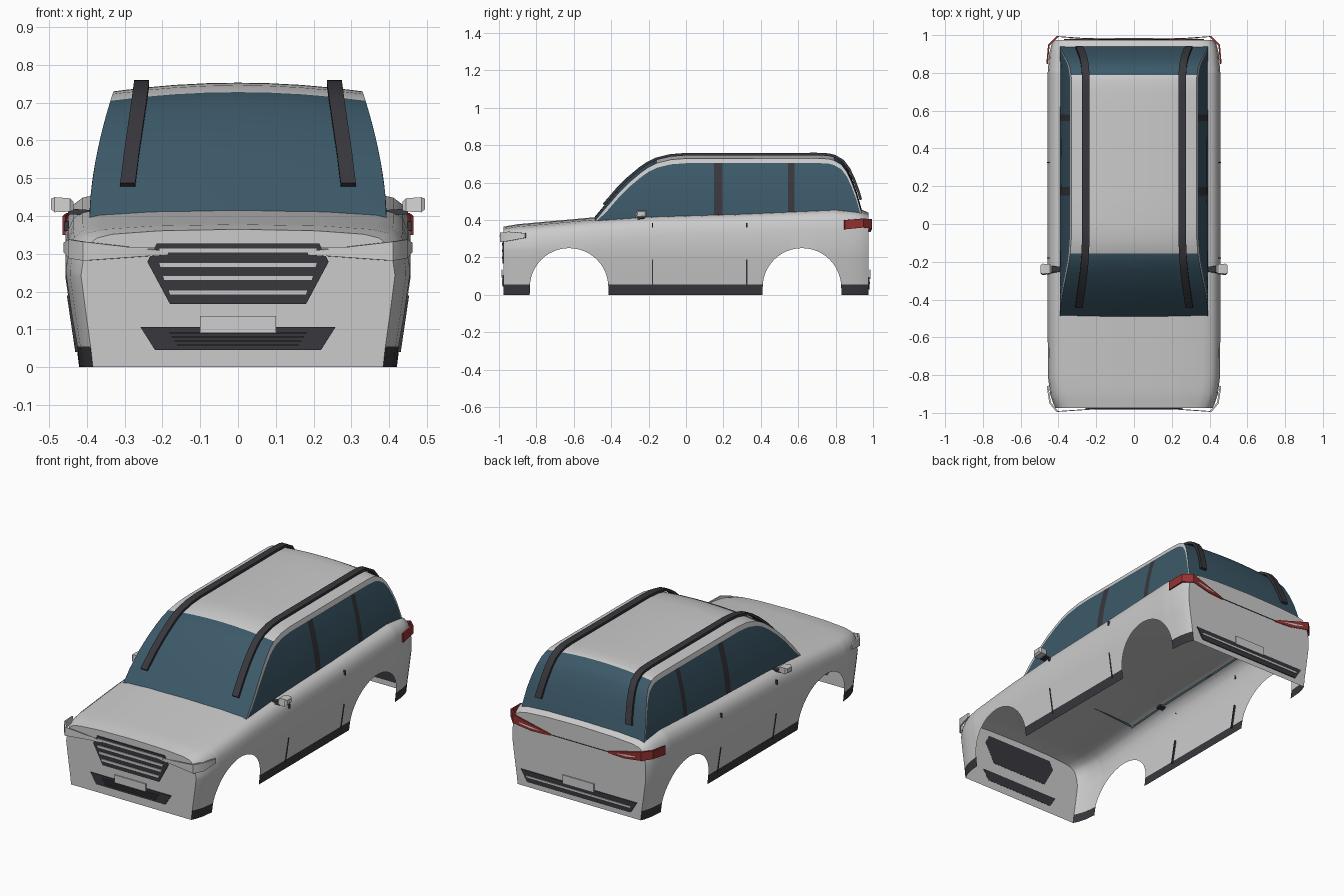
import bpy, bmesh, math
from mathutils import Vector

cube = bpy.data.objects.get("Cube")
if cube:
    bpy.data.objects.remove(cube)


def material(name, color):
    m = bpy.data.materials.new(name)
    m.use_nodes = True
    m.diffuse_color = (*color, 1)
    m.node_tree.nodes["Principled BSDF"].inputs["Base Color"].default_value = (*color, 1)
    return m


PAINT = material("silver_paint", (0.6, 0.6, 0.6))
GLASS = material("tinted_glass", (0.045, 0.1, 0.14))
TRIM = material("dark_trim", (0.04, 0.038, 0.046))
RED = material("red_lamp", (0.3, 0.03, 0.03))
LAMP = material("pale_lamp", (0.62, 0.62, 0.62))


def interp(table, t):
    """Piecewise linear lookup."""
    for (a, va), (b, vb) in zip(table, table[1:]):
        if t <= b:
            return va + (vb - va) * max(0, (t - a) / (b - a))
    return table[-1][1]


def finish(name, bm, mats):
    bmesh.ops.remove_doubles(bm, verts=bm.verts, dist=1e-5)
    bmesh.ops.dissolve_degenerate(bm, edges=bm.edges, dist=1e-5)
    bmesh.ops.recalc_face_normals(bm, faces=bm.faces)
    me = bpy.data.meshes.new(name)
    bm.to_mesh(me)
    bm.free()
    for m in mats:
        me.materials.append(m)
    me.shade_smooth()
    me.set_sharp_from_angle(angle=math.radians(32))
    ob = bpy.data.objects.new(name, me)
    bpy.context.collection.objects.link(ob)
    return ob


def loft(name, sections, mats, rule=None, caps=False, closed=False):
    """Skin a list of equal-length sections; rule(section, row) picks the material."""
    bm = bmesh.new()
    rings = [[bm.verts.new(p) for p in s] for s in sections]
    n = len(rings[0])
    for i, (a, b) in enumerate(zip(rings, rings[1:])):
        for j in range(n if closed else n - 1):
            k = (j + 1) % n
            f = bm.faces.new((a[j], a[k], b[k], b[j]))
            f.material_index = rule(i, j) if rule else 0
    if caps:
        bm.faces.new(rings[0])
        bm.faces.new(rings[-1])
    return finish(name, bm, mats)


def plate(name, pts, y, mat, depth=0.006):
    """Thin plate on the front or rear from an (x, z) half outline, mirrored in x."""
    full = pts + [(-x, z) for x, z in reversed(pts)]
    return loft(name, [[(x, y + d, z) for x, z in full] for d in (-depth / 2, depth / 2)],
                [mat], caps=True, closed=True)


# Lower body: width and deck height along the length
WIDTH = [(-.975, .415), (-.95, .428), (-.9, .444), (-.82, .454), (-.6, .457),
         (.8, .457), (.9, .449), (.95, .437), (.975, .425)]
DECK = [(-.975, .365), (-.9, .378), (-.49, .415), (-.2, .435), (.3, .45),
        (.8, .472), (.93, .46), (.975, .44)]
SIDE = [(0, .925), (.055, .94), (.15, .972), (.24, 1)]
SHOULDER = [(1, .12), (.985, .075), (.955, .042), (.9, .023), (.8, .013), (.5, .004), (0, 0)]
ARCHES, RADIUS = (-.625, .62), .21


def sill_height(y):
    for c in ARCHES:
        if abs(y - c) <= RADIUS + 1e-6:
            return .04 + math.sqrt(max(0, RADIUS ** 2 - (y - c) ** 2))
    return 0


def body_section(y):
    w, h, low = interp(WIDTH, y), interp(DECK, y), sill_height(y)
    half = []
    for z in (0, .055, .1, .15, .2, .24):
        z = max(z, low)
        half.append((w * interp(SIDE, z), y, z))
    half += [(w * f, y, max(h - d, low)) for f, d in SHOULDER]
    return half + [(-x, yy, z) for x, yy, z in reversed(half[:-1])]


stations = {-.975, -.95, -.925, -.9, -.86, -.3, -.2, -.1, 0, .1, .2, .3, .86, .9, .93, .95, .975}
for c in ARCHES:
    stations |= {c - RADIUS - .0005, c + RADIUS + .0005}
    stations |= {c + RADIUS * math.cos(math.pi * k / 24) for k in range(25)}
sections = [body_section(y) for y in sorted(stations)]
last = len(sections[0]) - 2
loft("lower_body", sections, [PAINT, TRIM], lambda i, j: int(j in (0, last)), caps=True)

# Cabin: centreline of windscreen, roof and rear window
ROOF = [(-.49, .415), (-.43, .487), (-.36, .568), (-.3, .628), (-.24, .678), (-.2, .706),
        (-.155, .728), (-.08, .746), (0, .752), (.7, .753), (.76, .75), (.79, .743),
        (.83, .72), (.86, .68), (.885, .627), (.91, .56), (.93, .49), (.94, .455)]
PILLARS = ((.15, .195), (.545, .58))


def cabin_width(z):
    return .393 - .06 * (max(0, z - .4) / .32) ** 1.7


def cabin_section(y):
    top = interp(ROOF, y)
    edge = top - .023
    base = min(interp(DECK, y) - .03, edge)
    strip = max(base, edge - .025)
    side = [base + (strip - base) * t for t in (0, .25, .5, .75, 1)] + [edge]
    half = [(cabin_width(z), y, z) for z in side]
    half += [(cabin_width(edge) * f, y, top - .023 * f * f) for f in (.75, .5, .25, 0)]
    return half + [(-x, yy, z) for x, yy, z in reversed(half[:-1])]


cabin_y = sorted({y for y, _ in ROOF} | {y for p in PILLARS for y in p})


def cabin_material(i, j):
    y = (cabin_y[i] + cabin_y[i + 1]) / 2
    row = min(j, 17 - j)
    if row < 4:
        return 2 if any(a < y < b for a, b in PILLARS) else 1
    return 0 if row == 4 or -.155 < y < .79 else 1


loft("cabin", [cabin_section(y) for y in cabin_y], [PAINT, GLASS, TRIM], cabin_material)

# Side-specific parts
for s, side in ((1, "left"), (-1, "right")):
    # Roof rail following the cabin outline
    rail = []
    for y in [-.43] + [y for y, _ in ROOF[2:-2]] + [.922]:
        z = interp(ROOF, y)
        slope = Vector((0, .01, interp(ROOF, y + .005) - interp(ROOF, y - .005))).normalized()
        out = Vector((0, -slope.z, slope.y))
        x = .255 + .037 * min(1, max(0, .75 - z) / .25)
        mid = Vector((s * x, y, z - .013)) + out * .013
        rail.append([mid + Vector((a * .02, 0, 0)) + out * b
                     for a, b in ((-1, -.007), (1, -.007), (1, .007), (-1, .007))])
    loft(side + "_roof_rail", rail, [TRIM], caps=True, closed=True)

    # Lamps wrapping around the corners: x, y, low z, high z
    for name, mat, path in (
            ("headlight", LAMP, [(.17, -.979, .299, .304), (.41, -.995, .282, .332),
                                 (.448, -.95, .288, .338), (.462, -.86, .305, .33)]),
            ("tail_lamp", RED, [(.19, .979, .335, .345), (.3, .987, .336, .375),
                                (.41, .995, .355, .405), (.455, .95, .36, .408),
                                (.464, .85, .35, .4)])):
        loft(f"{side}_{name}", [[(s * x, y, a), (s * x, y, b), (s * (x - .008), y * .995, b),
                                 (s * (x - .008), y * .995, a)] for x, y, a, b in path],
             [mat], caps=True, closed=True)
    loft(side + "_tail_lamp_insert", [[(s * x, y, a), (s * x, y, b)] for x, y, a, b in
         ((.25, .9855, .35, .352), (.31, .99, .352, .362), (.37, .9945, .365, .37))], [LAMP])
    loft(side + "_headlight_strip", [[(s * x, y, .313), (s * x, y, .318)] for x, y in
         ((.22, -.985), (.395, -.997))], [LAMP])

    # Door gaps and handle marks
    for y in (-.18, .325):
        for a, b in ((.04, .19), (.36, .385)):
            loft(side + "_door_gap", [[(s * (.457 * interp(SIDE, z) + d), y + e, z)
                 for d, e in ((-.01, -.003), (.003, -.003), (.003, .003), (-.01, .003))]
                 for z in (a, (a + b) / 2, b)], [TRIM], caps=True, closed=True)

    # Wing mirror: dark arm and tapered housing; x, half depth, low z, high z
    for name, mat, cuts in (("arm", TRIM, [(.375, .014, .4, .415), (.45, .02, .405, .42)]),
                            ("housing", PAINT, [(.435, .018, .415, .437), (.445, .027, .412, .447),
                                                (.485, .03, .41, .45), (.495, .022, .418, .446)])):
        loft(f"{side}_mirror_{name}", [[(s * x, -.24 - d, a), (s * x, -.24 + d, a + .005),
             (s * x, -.24 + d, b), (s * x, -.24 - d * .8, b)] for x, d, a, b in cuts],
             [mat], caps=True, closed=True)

# Front grille, intake and plate
plate("grille", [(.18, .167), (.24, .279), (.215, .327)], -.977, TRIM)
for z, w in ((.309, .21), (.27, .21), (.236, .2), (.198, .185)):
    plate("grille_bar", [(w - .004, z - .0065), (w, z + .0065)], -.981, PAINT)
plate("front_intake", [(.22, .046), (.258, .106)], -.977, TRIM)
for k in range(4):
    plate("intake_slat", [(.16 + .007 * k, .056 + .011 * k), (.162 + .007 * k, .06 + .011 * k)],
          -.981, TRIM)
plate("front_number_plate", [(.1, .092), (.1, .135)], -.983, LAMP)

# Rear bumper trim and plate
plate("rear_bumper_trim", [(.33, .03), (.37, .095)], .977, TRIM)
plate("rear_bumper_bar", [(.33, .058), (.335, .068)], .981, PAINT)
plate("rear_number_plate", [(.1, .085), (.1, .135)], .983, LAMP)
plate("tailgate_seam", [(.19, .339), (.19, .342)], .976, TRIM, .004)
